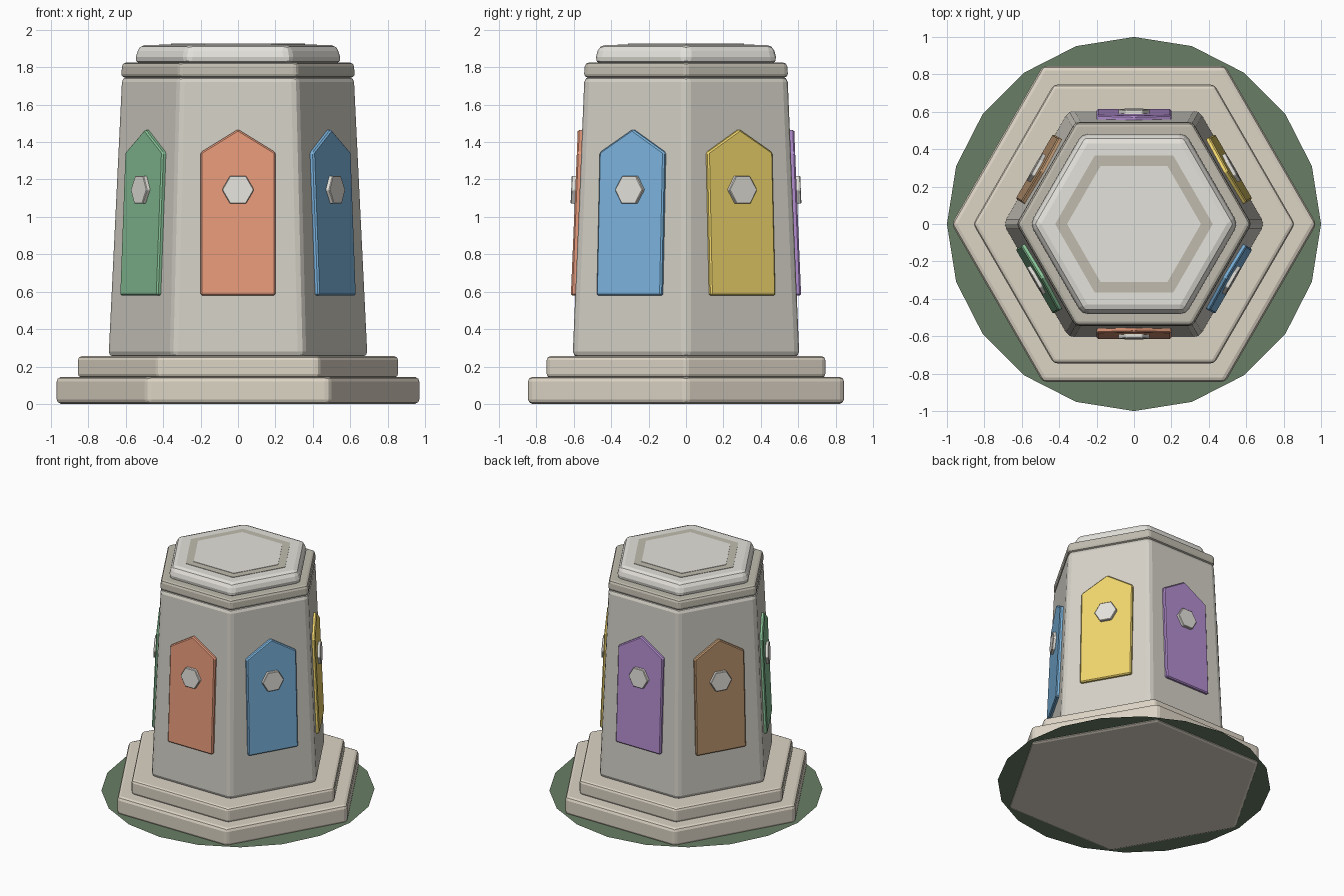
import bpy, bmesh, math
from mathutils import Matrix, Vector

if "Cube" in bpy.data.objects:
    bpy.data.objects.remove(bpy.data.objects["Cube"])

C30 = math.cos(math.pi / 6)


def material(name, rgb):
    m = bpy.data.materials.new(name)
    m.diffuse_color = (*rgb, 1)
    m.use_nodes = True
    m.node_tree.nodes["Principled BSDF"].inputs["Base Color"].default_value = m.diffuse_color
    return m


def finish(name, bm, mat, bevel=0, segments=1):
    bmesh.ops.recalc_face_normals(bm, faces=bm.faces)
    if bevel:
        bmesh.ops.bevel(bm, geom=bm.edges[:], offset=bevel, segments=segments,
                        profile=0.5, affect='EDGES', clamp_overlap=True)
    me = bpy.data.meshes.new(name)
    bm.to_mesh(me)
    bm.free()
    me.materials.append(mat)
    ob = bpy.data.objects.new(name, me)
    bpy.context.collection.objects.link(ob)
    return ob


def hex_block(name, z0, z1, a0, a1, mat, bevel, segments=2):
    """Tapered hexagonal block; a0 and a1 are centre-to-flat distances."""
    bm = bmesh.new()
    bmesh.ops.create_cone(bm, cap_ends=True, segments=6, radius1=a0 / C30,
                          radius2=a1 / C30, depth=z1 - z0,
                          matrix=Matrix.Translation((0, 0, (z0 + z1) / 2)) @ Matrix.Rotation(math.pi / 6, 4, 'Z'))
    return finish(name, bm, mat, bevel, segments)


def prism(name, outline, d0, d1, mat, place, bevel):
    """Outline in local x/z pushed out along -y from depth d0 to d1."""
    bm = bmesh.new()
    face = bm.faces.new([bm.verts.new((x, -d0, z)) for x, z in outline])
    new = bmesh.ops.extrude_face_region(bm, geom=[face])['geom']
    bmesh.ops.translate(bm, vec=(0, d0 - d1, 0),
                        verts=[v for v in new if isinstance(v, bmesh.types.BMVert)])
    bm.transform(place)
    return finish(name, bm, mat, bevel)


base_mat = material("warm_stone", (0.72, 0.66, 0.56))
body_mat = material("wall_stone", (0.66, 0.635, 0.57))
trim_mat = material("trim_stone", (0.53, 0.50, 0.43))
pale_mat = material("pale_stone", (0.78, 0.76, 0.71))
grass_mat = material("grass", (0.14, 0.21, 0.13))

# flat ground disc
bm = bmesh.new()
bmesh.ops.create_circle(bm, cap_ends=True, segments=20, radius=1.0,
                        matrix=Matrix.Translation((0, 0, 0.012)))
finish("grass_disc", bm, grass_mat)

# stepped base, tapered body and cap
hex_block("lower_step", 0, 0.145, 0.845, 0.845, base_mat, 0.025)
hex_block("upper_step", 0.14, 0.255, 0.745, 0.745, base_mat, 0.02)
hex_block("tower_body", 0.25, 1.75, 0.606, 0.543, body_mat, 0.03)
hex_block("collar", 1.745, 1.825, 0.546, 0.54, trim_mat, 0.02)
hex_block("cap", 1.82, 1.92, 0.49, 0.465, pale_mat, 0.035)
hex_block("top_inlay_rim", 1.90, 1.923, 0.365, 0.365, trim_mat, 0)
hex_block("top_inlay", 1.90, 1.926, 0.31, 0.31, pale_mat, 0)

# six leaning door panels with hexagonal studs
panel = [(-0.2, 0.58), (0.2, 0.58), (0.2, 1.345), (0, 1.468), (-0.2, 1.345)]
stud = [(0.086 * math.cos(i * math.pi / 3), 1.145 + 0.086 * math.sin(i * math.pi / 3)) for i in range(6)]
colours = [("red", (0.80, 0.33, 0.20)), ("blue", (0.20, 0.46, 0.74)),
           ("gold", (0.86, 0.66, 0.15)), ("purple", (0.45, 0.27, 0.63)),
           ("brown", (0.50, 0.30, 0.16)), ("green", (0.24, 0.53, 0.30))]
lean = Matrix.Identity(4)
lean[1][2] = 0.042  # slope of the walls
for i, (name, rgb) in enumerate(colours):
    place = Matrix.Rotation(i * math.pi / 3, 4, 'Z') @ lean
    prism(name + "_door", panel, 0.59, 0.64, material(name, rgb), place, 0.008)
    prism(name + "_stud", stud, 0.62, 0.662, pale_mat, place, 0.004)
